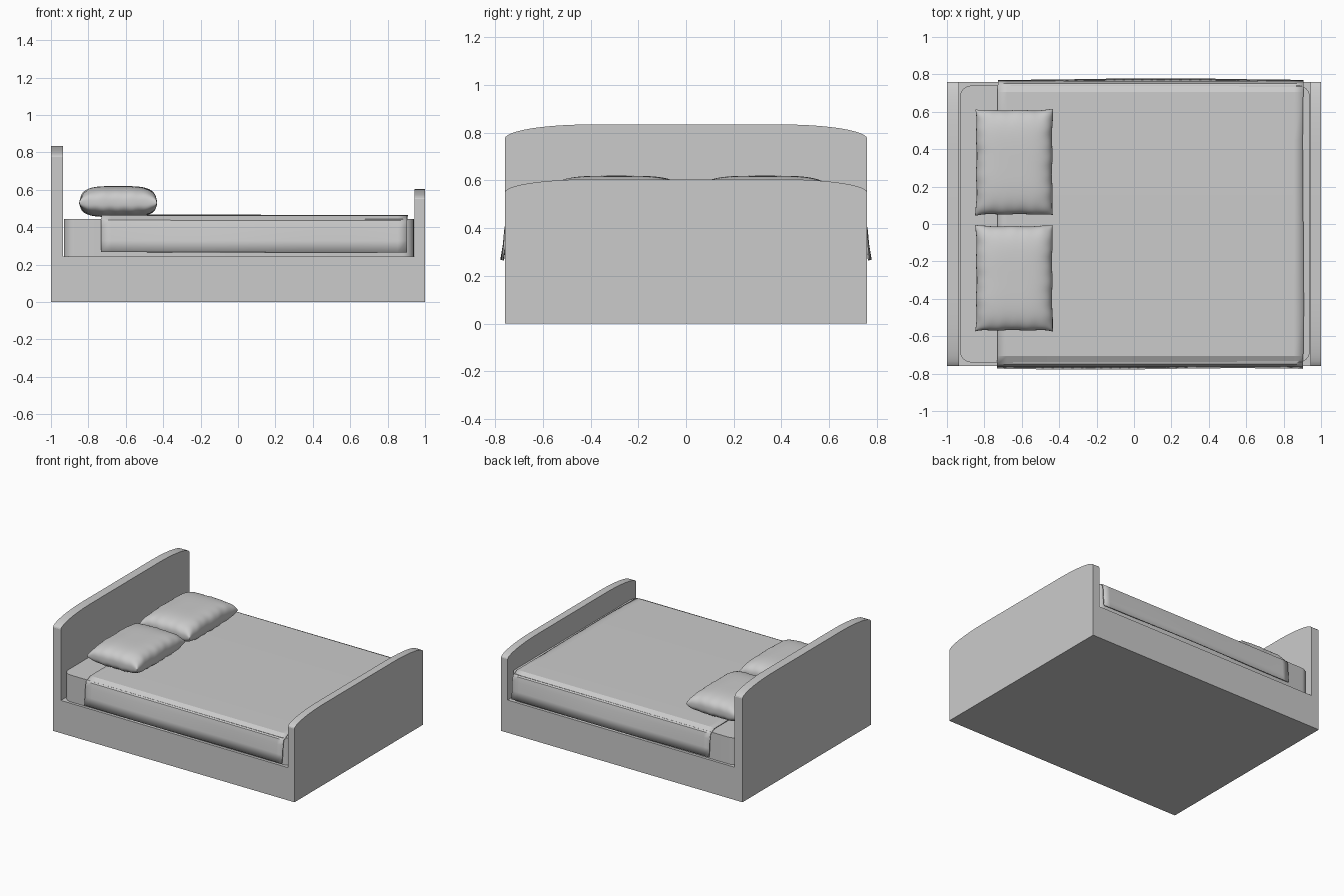
import bpy, bmesh, math, random

if "Cube" in bpy.data.objects:
    bpy.data.objects.remove(bpy.data.objects["Cube"])

random.seed(3)


def new_object(name, bm, smooth=None):
    bmesh.ops.recalc_face_normals(bm, faces=bm.faces)
    mesh = bpy.data.meshes.new(name)
    bm.to_mesh(mesh)
    bm.free()
    ob = bpy.data.objects.new(name, mesh)
    bpy.context.collection.objects.link(ob)
    bpy.ops.object.select_all(action='DESELECT')
    ob.select_set(True)
    bpy.context.view_layer.objects.active = ob
    if smooth:
        bpy.ops.object.shade_smooth_by_angle(angle=math.radians(smooth))
    return ob


def extrude_outline(name, points, offset, smooth=None):
    bm = bmesh.new()
    face = bm.faces.new([bm.verts.new(p) for p in points])
    ext = bmesh.ops.extrude_face_region(bm, geom=[face])
    verts = [g for g in ext['geom'] if isinstance(g, bmesh.types.BMVert)]
    bmesh.ops.translate(bm, verts=verts, vec=offset)
    return new_object(name, bm, smooth)


# Headboard and footboard: upright panels with a shallow elliptical top
def board(name, x0, x1, side_z, top_z, half=0.76, flat=0.40):
    arc = []
    for i in range(13):
        a = math.pi / 2 * i / 12
        arc.append((flat + (half - flat) * math.cos(a),
                    side_z + (top_z - side_z) * math.sin(a)))
    prof = [(half, 0)] + arc
    prof += [(-y, z) for y, z in reversed(prof)]
    extrude_outline(name, [(x0, y, z) for y, z in prof], (x1 - x0, 0, 0), 20)


board("headboard", -1.0, -0.935, 0.775, 0.835)
board("footboard", 0.945, 1.0, 0.55, 0.605)

# Solid bed base between the boards
extrude_outline("bed_base", [(-0.935, -0.76, 0), (0.945, -0.76, 0),
                             (0.945, 0.76, 0), (-0.935, 0.76, 0)], (0, 0, 0.245))

# Mattress with rounded vertical corners
pts, r = [], 0.06
for cx, cy, start in ((0.88, 0.68, 0), (-0.87, 0.68, 90),
                      (-0.87, -0.68, 180), (0.88, -0.68, 270)):
    for i in range(7):
        a = math.radians(start + 15 * i)
        pts.append((cx + r * math.cos(a), cy + r * math.sin(a), 0.24))
extrude_outline("mattress", pts, (0, 0, 0.205), 30)

# Blanket: draped cross-section with slightly wavy hems
section = [(0.0, 0.468), (0.45, 0.467), (0.705, 0.464), (0.752, 0.438),
           (0.761, 0.40), (0.766, 0.33), (0.775, 0.268)]
section = [(-y, z) for y, z in reversed(section[1:])] + section
bm = bmesh.new()
steps, rows = 32, []
for i in range(steps + 1):
    x = -0.73 + 1.635 * i / steps
    row = []
    for y, z in section:
        hang = max(0, (0.44 - z) / 0.17)
        wave = 0.004 * hang * math.sin(4 * x + (1 if y > 0 else 2.5))
        end = 0.004 * math.sin(9 * y) if i in (0, steps) else 0
        row.append(bm.verts.new((x + end, y + math.copysign(wave, y) * (1 if wave > 0 else -1),
                                 z - 0.002 * i / steps)))
    rows.append(row)
for a, b in zip(rows, rows[1:]):
    for j in range(len(section) - 1):
        bm.faces.new((a[j], b[j], b[j + 1], a[j + 1]))
blanket = new_object("blanket", bm, 22)
for f in blanket.data.polygons[:1]:
    outward = f.normal.y < 0
mod = blanket.modifiers.new("thickness", 'SOLIDIFY')
mod.thickness = 0.008
mod.offset = -1 if outward else 1


# Pillows: puffed cushions with pinched seams and radiating creases
def pillow(name, cy, phase):
    hx, hy, zc, n, m = 0.208, 0.284, 0.53, 40, 52
    bm = bmesh.new()
    for side, h in ((1, 0.09), (-1, 0.075)):
        grid = []
        for i in range(n + 1):
            u = math.sin(math.pi / 2 * (2 * i / n - 1))
            row = []
            for j in range(m + 1):
                v = math.sin(math.pi / 2 * (2 * j / m - 1))
                puff = max(0, (1 - u ** 4) * (1 - v ** 4)) ** 0.38
                edge = max(abs(u), abs(v)) ** 6
                crease = (math.sin(17 * u + phase) * v ** 4 +
                          math.sin(21 * v + 2 * phase) * u ** 4) * edge
                z = zc + side * puff * (h + 0.006 * crease)
                # edges bow in slightly so the corners read as ears
                x = hx * u * (1 - 0.025 * (1 - v ** 6)) + 0.002 * math.sin(9 * v + phase)
                y = hy * v * (1 - 0.02 * (1 - u ** 6)) + 0.002 * math.sin(8 * u + phase)
                row.append(bm.verts.new((-0.64 + x, cy + y, z)))
            grid.append(row)
        for i in range(n):
            for j in range(m):
                bm.faces.new((grid[i][j], grid[i + 1][j],
                              grid[i + 1][j + 1], grid[i][j + 1]))
    bmesh.ops.remove_doubles(bm, verts=bm.verts, dist=0.0001)
    new_object(name, bm, 60)


pillow("pillow_back", 0.33, 0.4)
pillow("pillow_front", -0.29, 1.9)
